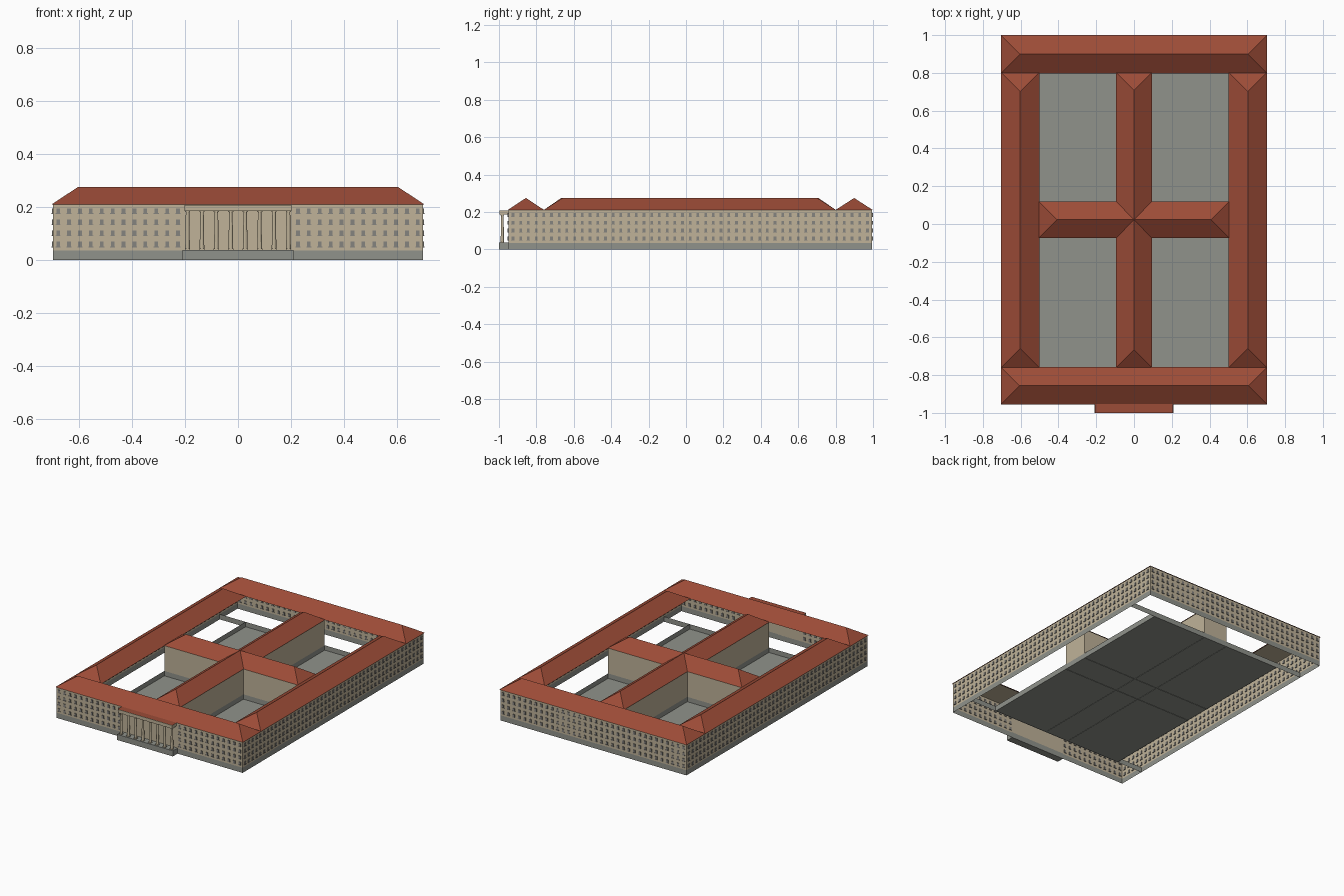
import bpy, bmesh
from mathutils import Matrix, Vector

cube = bpy.data.objects.get("Cube")
if cube:
    bpy.data.objects.remove(cube, do_unlink=True)


def material(name, srgb):
    colour = [(c / 255) ** 2.2 for c in srgb] + [1]
    m = bpy.data.materials.new(name)
    m.use_nodes = True
    m.diffuse_color = colour
    m.node_tree.nodes["Principled BSDF"].inputs["Base Color"].default_value = colour
    return m


TILE = material("red roof tile", (155, 77, 58))
STONE = material("tan stone", (190, 177, 151))
PLINTH = material("grey stone", (143, 145, 138))
WINDOW = material("window grey", (132, 130, 126))


def finish(name, bm, *mats):
    mesh = bpy.data.meshes.new(name)
    bm.to_mesh(mesh)
    bm.free()
    for m in mats:
        mesh.materials.append(m)
    ob = bpy.data.objects.new(name, mesh)
    bpy.context.collection.objects.link(ob)
    return ob


def add_box(bm, x0, x1, y0, y1, z0, z1, open_ends=False):
    centre = Vector((x0 + x1, y0 + y1, z0 + z1)) / 2
    scale = Matrix.Diagonal((x1 - x0, y1 - y0, z1 - z0, 1))
    verts = bmesh.ops.create_cube(bm, size=1, matrix=Matrix.Translation(centre) @ scale)["verts"]
    if open_ends:
        faces = {f for v in verts for f in v.link_faces}
        caps = [f for f in faces if abs(f.calc_center_median().z - centre.z) > 0.001]
        bmesh.ops.delete(bm, geom=caps, context="FACES_ONLY")


def box(name, mat, *bounds, open_ends=False):
    bm = bmesh.new()
    add_box(bm, *bounds, open_ends=open_ends)
    return finish(name, bm, mat)


def plate(name, mat, x0, x1, y0, y1, z):
    bm = bmesh.new()
    bm.faces.new([bm.verts.new(p) for p in ((x0, y0, z), (x1, y0, z), (x1, y1, z), (x0, y1, z))])
    return finish(name, bm, mat)


BASE, EAVE, RIDGE = 0.035, 0.21, 0.275


def hip_roof(name, x0, x1, y0, y1):
    """Hipped roof with its ridge along the longer side."""
    bm = bmesh.new()
    a, b, c, d = [bm.verts.new((x, y, EAVE)) for x, y in ((x0, y0), (x1, y0), (x1, y1), (x0, y1))]
    inset = min(x1 - x0, y1 - y0) / 2
    r = bm.verts.new((x0 + inset, y0 + inset, RIDGE))
    s = bm.verts.new((x1 - inset, y1 - inset, RIDGE))
    if x1 - x0 > y1 - y0:
        faces = ((a, b, s, r), (b, c, s), (c, d, r, s), (d, a, r))
    else:
        faces = ((a, b, r), (b, c, s, r), (c, d, s), (d, a, r, s))
    for f in faces:
        bm.faces.new(f)
    return finish(name, bm, TILE)


# Wings: name, x range, y range
X, FRONT, BACK = 0.7, -0.95, 0.995
IN_X, IN_F, IN_B = 0.505, -0.762, 0.803
wings = (
    ("front_wing", -X, X, FRONT, IN_F),
    ("back_wing", -X, X, IN_B, BACK),
    ("left_wing", IN_X, X, IN_F, IN_B),
    ("right_wing", -X, -IN_X, IN_F, IN_B),
    ("middle_wing", -0.09, 0.09, IN_F, IN_B),
    ("cross_wing", -IN_X, IN_X, -0.07, 0.115),
)
o = 0.005
for name, x0, x1, y0, y1 in wings:
    box(name + "_plinth", PLINTH, x0, x1, y0, y1, 0, BASE, open_ends=True)
    plate(name + "_ceiling", STONE, x0, x1, y0, y1, EAVE - 0.001)
    if name in ("middle_wing", "cross_wing"):
        box(name + "_walls", STONE, x0, x1, y0, y1, BASE, EAVE, open_ends=True)
    # Roof overhangs only where the wing meets the outside or a court
    ox = o if name != "cross_wing" else 0
    oy = o if name in ("front_wing", "back_wing", "cross_wing") else 0
    hip_roof(name + "_roof", x0 - ox, x1 + ox, y0 - oy, y1 + oy)

# Outer walls and courtyard floor
box("outer_walls", STONE, -X, X, FRONT, BACK, BASE, EAVE, open_ends=True)
plate("courtyard_floor", PLINTH, -IN_X, IN_X, IN_F, IN_B, 0.002)

# Windows with sills along the four outer walls
PITCH, T = 0.0412, 0.004
ROWS = [0.058 + i * 0.042 for i in range(4)]


def windows(name, along_x, wall, centre, count, skip=0):
    bm = bmesh.new()
    for i in range(count):
        p = centre + (i - (count - 1) / 2) * PITCH
        if abs(p) < skip:
            continue
        for z in ROWS:
            for half, low, high, t in ((0.007, -0.007, 0.011, T), (0.0095, -0.010, -0.007, T + 0.001)):
                span, deep = (p - half, p + half), (wall - t, wall + t)
                pair = span + deep if along_x else deep + span
                add_box(bm, *pair, z + low, z + high)
    return finish(name, bm, WINDOW)


windows("front_windows", True, FRONT, 0, 34, skip=0.21)
windows("back_windows", True, BACK, 0, 34)
for side, wall in (("left", X), ("right", -X)):
    windows(side + "_windows", False, wall, (FRONT + BACK) / 2, 47)

# Portico: base, tapered columns, beam and tiled top
box("portico_base", PLINTH, -0.21, 0.21, -1, FRONT, 0, 0.038)
box("portico_beam", STONE, -0.203, 0.203, -0.998, FRONT, 0.186, 0.208)
plate("portico_roof", TILE, -0.206, 0.206, -1, FRONT, 0.2105)
bm = bmesh.new()
low, high = 0.038, 0.186
for i in range(8):
    spot = Vector(((i - 3.5) * 0.0545, -0.982, 0))
    bmesh.ops.create_cone(bm, cap_ends=True, segments=12, radius1=0.009, radius2=0.0065,
                          depth=high - low, matrix=Matrix.Translation(spot + Vector((0, 0, (low + high) / 2))))
    for z in (low, high - 0.005):
        add_box(bm, spot.x - 0.01, spot.x + 0.01, spot.y - 0.01, spot.y + 0.01, z, z + 0.005)
finish("portico_columns", bm, STONE)
